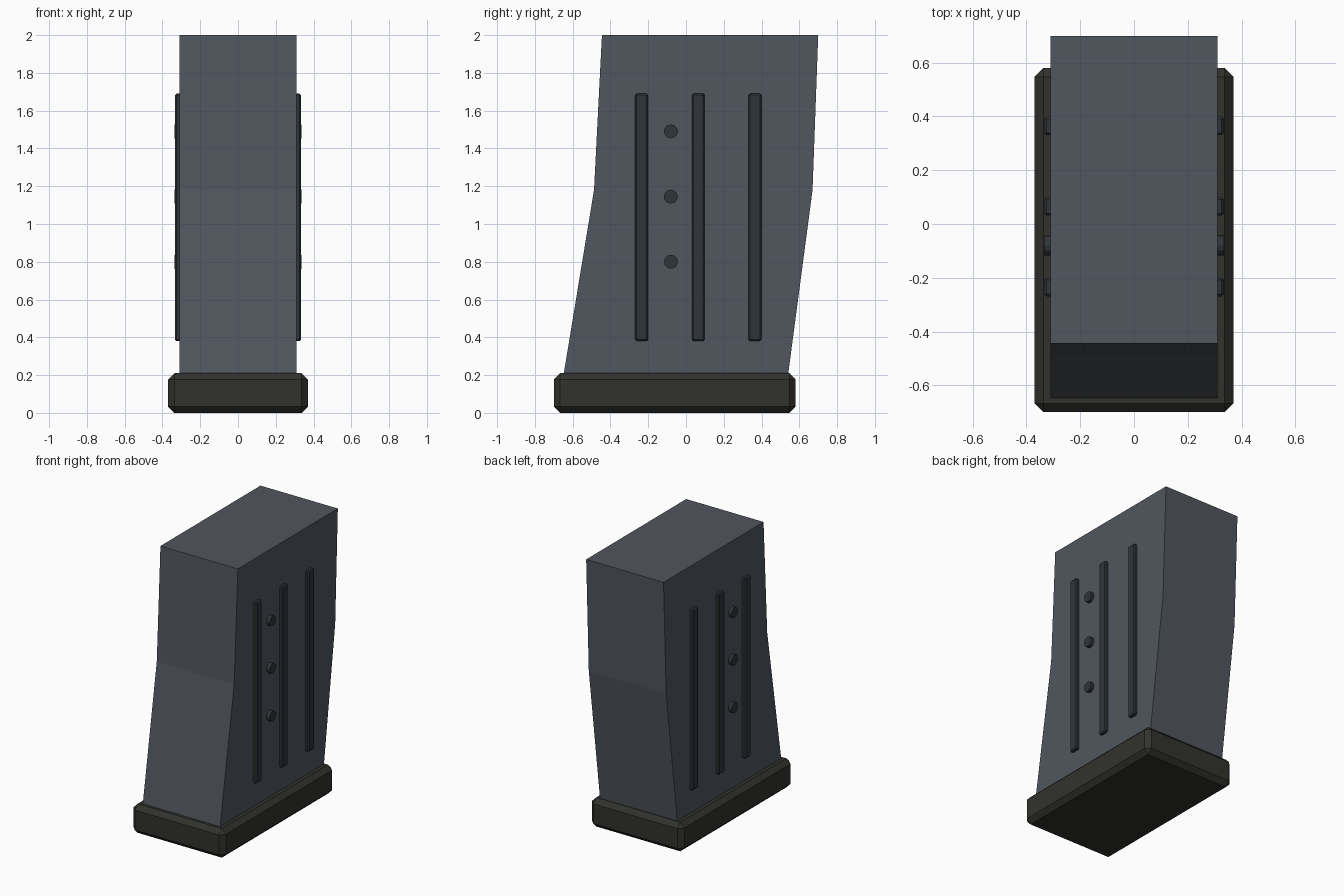
import bpy, bmesh, math
from mathutils import Matrix

if "Cube" in bpy.data.objects:
    bpy.data.objects.remove(bpy.data.objects["Cube"])


def material(name, rgb):
    m = bpy.data.materials.new(name)
    m.diffuse_color = (*rgb, 1)
    m.use_nodes = True
    m.node_tree.nodes["Principled BSDF"].inputs["Base Color"].default_value = m.diffuse_color
    return m


body_mat = material("slate", (0.082, 0.093, 0.112))
base_mat = material("dark_olive", (0.031, 0.031, 0.026))
trim_mat = material("dark_slate", (0.03, 0.035, 0.041))


def finish(bm, name, mat):
    bmesh.ops.recalc_face_normals(bm, faces=bm.faces)
    me = bpy.data.meshes.new(name)
    bm.to_mesh(me)
    bm.free()
    me.materials.append(mat)
    ob = bpy.data.objects.new(name, me)
    bpy.context.collection.objects.link(ob)
    return ob


def box(name, lo, hi, bevel, mat):
    bm = bmesh.new()
    bmesh.ops.create_cube(bm, size=1)
    for v in bm.verts:
        v.co = [(a + b) / 2 + c * (b - a) for a, b, c in zip(lo, hi, v.co)]
    ob = finish(bm, name, mat)
    mod = ob.modifiers.new("Chamfer", "BEVEL")
    mod.width, mod.segments = bevel, 1
    return ob


# Bent main body: side profile extruded across x
profile = [(-0.655, 0.16), (0.535, 0.16), (0.67, 1.18), (0.70, 2.0),
           (-0.445, 2.0), (-0.487, 1.18)]
bm = bmesh.new()
face = bm.faces.new([bm.verts.new((-0.31, y, z)) for y, z in profile])
ext = bmesh.ops.extrude_face_region(bm, geom=[face], use_keep_orig=True)
bmesh.ops.translate(bm, vec=(0.62, 0, 0),
                    verts=[g for g in ext["geom"] if isinstance(g, bmesh.types.BMVert)])
finish(bm, "body", body_mat)

# Chamfered base plate
box("base_plate", (-0.37, -0.70, 0), (0.37, 0.58, 0.21), 0.033, base_mat)

for side, label in ((1, "right"), (-1, "left")):
    # Vertical ribs
    for i, y in enumerate((-0.235, 0.065, 0.365)):
        xs = sorted((side * 0.295, side * 0.334))
        box(f"{label}_rib_{i + 1}", (xs[0], y - 0.034, 0.38),
            (xs[1], y + 0.034, 1.69), 0.008, trim_mat)
    # Round studs
    for i, z in enumerate((0.80, 1.145, 1.49)):
        bm = bmesh.new()
        bmesh.ops.create_cone(
            bm, cap_ends=True, segments=12, radius1=0.037, radius2=0.037, depth=0.035,
            matrix=Matrix.Translation((side * 0.3175, -0.08, z))
            @ Matrix.Rotation(math.pi / 2, 4, "Y"))
        finish(bm, f"{label}_stud_{i + 1}", trim_mat)
